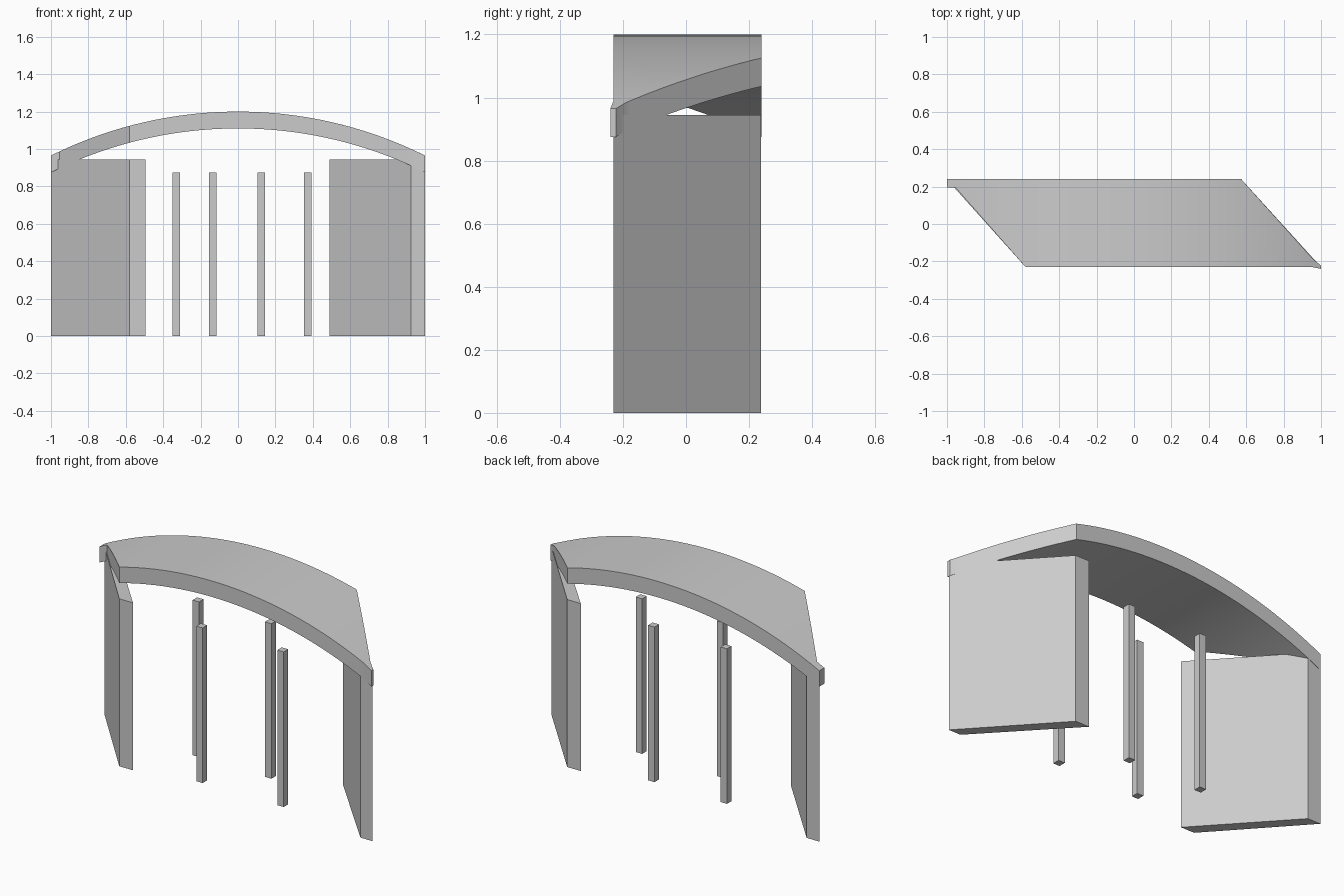
import bpy, bmesh, math

if "Cube" in bpy.data.objects:
    bpy.data.objects.remove(bpy.data.objects["Cube"])

RADIUS = 2.245      # arch radius of the roof
CROWN = 1.2         # top of the roof
FRONT, BACK = -0.23, 0.238


def prism(name, outline, height, cuts=()):
    """Extrude a plan outline upward, optionally sliced at the given x values."""
    bm = bmesh.new()
    bm.faces.new([bm.verts.new((x, y, 0)) for x, y in outline])
    for x in cuts:
        bmesh.ops.bisect_plane(bm, geom=bm.verts[:] + bm.edges[:] + bm.faces[:],
                               plane_co=(x, 0, 0), plane_no=(1, 0, 0), dist=1e-5)
    ext = bmesh.ops.extrude_face_region(bm, geom=bm.faces[:])
    top = [v for v in ext["geom"] if isinstance(v, bmesh.types.BMVert)]
    bmesh.ops.translate(bm, verts=top, vec=(0, 0, height))
    if cuts:
        # bend the slab into a circular arch
        for v in bm.verts:
            v.co.z += CROWN - height - RADIUS + math.sqrt(RADIUS**2 - v.co.x**2)
    bmesh.ops.recalc_face_normals(bm, faces=bm.faces[:])
    mesh = bpy.data.meshes.new(name)
    bm.to_mesh(mesh)
    bm.free()
    ob = bpy.data.objects.new(name, mesh)
    bpy.context.collection.objects.link(ob)
    return ob


# Arched roof slab, skewed in plan, with small tips at two corners
roof = prism("roof",
             [(-1, 0.24), (-1, 0.195), (-0.955, 0.195), (-0.58, FRONT),
              (0.95, FRONT), (1, -0.24), (1, -0.222), (0.96, -0.19), (0.573, 0.24)],
             0.09, [-0.95 + 0.05 * i for i in range(39)])
bpy.context.view_layer.objects.active = roof
roof.select_set(True)
bpy.ops.object.shade_smooth_by_angle(angle=math.radians(20))

# Slanted end walls
prism("left_wall", [(-0.58, FRONT), (-0.495, FRONT), (-0.92, BACK), (-1, BACK)], 0.945)
prism("right_wall", [(0.925, FRONT), (1, FRONT), (0.575, BACK), (0.49, BACK)], 0.945)

# Square posts
h = 0.02
for i, (x, y) in enumerate([(-0.33, 0.115), (-0.134, -0.132), (0.124, 0.112), (0.372, -0.132)]):
    prism(f"post_{i + 1}", [(x - h, y - h), (x + h, y - h), (x + h, y + h), (x - h, y + h)], 0.875)
